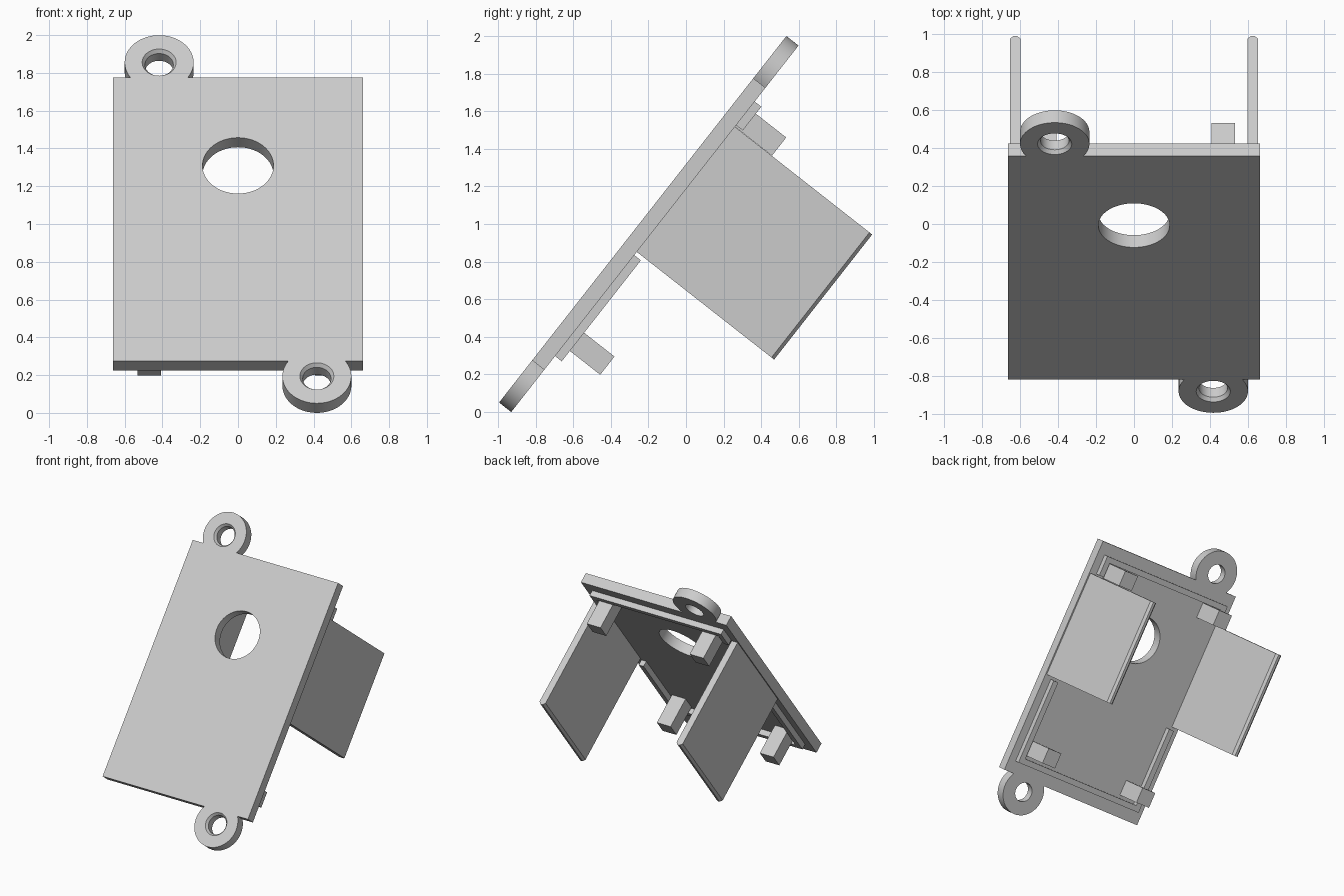
import bpy, bmesh
from math import sin, cos, asin, pi, radians
from mathutils import Matrix, Vector

if "Cube" in bpy.data.objects:
    bpy.data.objects.remove(bpy.data.objects["Cube"], do_unlink=True)

# Panel frame: x across, y up the panel, front surface at local z = 0
TILT = Matrix.Translation((0, -0.23, 1.025)) @ Matrix.Rotation(radians(51.9), 4, 'X')
HALF_W, HALF_H, THICK = 0.663, 0.953, 0.082
EAR = Vector((0.4175, -1.0555))
EAR_R, EAR_HOLE, BOLT_R = 0.1825, 0.09, 0.075

grey = bpy.data.materials.new("light_grey")
grey.use_nodes = True
grey.diffuse_color = (0.6, 0.6, 0.6, 1)
grey.node_tree.nodes["Principled BSDF"].inputs["Base Color"].default_value = (0.6, 0.6, 0.6, 1)


def finish(bm, name):
    bmesh.ops.recalc_face_normals(bm, faces=bm.faces)
    bm.transform(TILT)
    mesh = bpy.data.meshes.new(name)
    bm.to_mesh(mesh)
    bm.free()
    mesh.materials.append(grey)
    ob = bpy.data.objects.new(name, mesh)
    bpy.context.collection.objects.link(ob)
    bpy.ops.object.select_all(action='DESELECT')
    ob.select_set(True)
    bpy.context.view_layer.objects.active = ob
    bpy.ops.object.shade_smooth_by_angle(angle=radians(30))
    return ob


def add_box(bm, x, y, depth):
    """Box from (min, max) pairs; depth is measured behind the front surface."""
    size = (x[1] - x[0], y[1] - y[0], depth[1] - depth[0])
    mid = ((x[0] + x[1]) / 2, (y[0] + y[1]) / 2, -(depth[0] + depth[1]) / 2)
    return bmesh.ops.create_cube(
        bm, size=1, matrix=Matrix.Translation(mid) @ Matrix.Diagonal((*size, 1)))["verts"]


def arc(centre, r, start, end, n):
    return [centre + r * Vector((cos(a), sin(a)))
            for a in (start + (end - start) * i / n for i in range(n + 1))]


def circle(centre, r, n=48):
    return arc(centre, r, 0, 2 * pi, n)[:-1]


# Panel with two opposite ears, a round window and two bolt holes
dip = asin((-HALF_H - EAR.y) / EAR_R)
half = ([Vector((-HALF_W, -HALF_H))]
        + arc(EAR, EAR_R, pi - dip, 2 * pi + dip, 48)
        + [Vector((HALF_W, -HALF_H))])
loops = [half + [-p for p in half],
         circle(Vector((0, 0.361)), 0.188, 64),
         circle(EAR, EAR_HOLE), circle(-EAR, EAR_HOLE)]
bm = bmesh.new()
edges = []
for loop in loops:
    vs = [bm.verts.new((p.x, p.y, 0)) for p in loop]
    edges += [bm.edges.new((vs[i - 1], vs[i])) for i in range(len(vs))]
bmesh.ops.triangle_fill(bm, edges=edges, use_beauty=True, normal=(0, 0, 1))
ext = bmesh.ops.extrude_face_region(bm, geom=bm.faces[:], use_keep_orig=True)
bmesh.ops.translate(bm, vec=(0, 0, -THICK),
                    verts=[g for g in ext["geom"] if isinstance(g, bmesh.types.BMVert)])
finish(bm, "panel")

# Countersunk liners inside the ear holes
profile = [(EAR_HOLE, 0), (BOLT_R, -0.02), (BOLT_R, -THICK), (EAR_HOLE, -THICK)]
for name, c in (("lower_ear_liner", EAR), ("upper_ear_liner", -EAR)):
    bm = bmesh.new()
    rings = [[bm.verts.new((p.x, p.y, z)) for p in circle(c, r)] for r, z in profile]
    for a, b in zip(rings, rings[1:]):
        for i in range(len(a)):
            bm.faces.new((a[i - 1], a[i], b[i], b[i - 1]))
    # liner walls face the hole axis
    ob = finish(bm, name)
    axis = TILT @ Vector((c.x, c.y, -THICK / 2))
    wall = ob.data.polygons[len(rings[0])]
    if wall.normal.dot(axis - wall.center) < 0:
        ob.data.flip_normals()

# Raised locating lip, interrupted where the side flaps stand
LIP_X, LIP_Y, LIP_T = 0.6, 0.86, 0.045
lip_depth = (THICK, THICK + LIP_T)
bm = bmesh.new()
for s in (-1, 1):
    y = sorted((s * LIP_Y, s * (LIP_Y - LIP_T)))
    add_box(bm, (-LIP_X, LIP_X), y, lip_depth)
    x = sorted((s * LIP_X, s * (LIP_X - LIP_T)))
    add_box(bm, x, (LIP_T - LIP_Y, -0.178), lip_depth)
    add_box(bm, x, (0.7, LIP_Y - LIP_T), lip_depth)
finish(bm, "locating_lip")

# Side flaps with chamfered tips
FLAP_END = 1.01
for name, s in (("left_flap", 1), ("right_flap", -1)):
    bm = bmesh.new()
    add_box(bm, sorted((s * 0.598, s * 0.653)), (-0.156, 0.689), (THICK, FLAP_END))
    tip = [e for e in bm.edges
           if all(v.co.z < 0.01 - FLAP_END for v in e.verts) and e.calc_length() > 0.5]
    bmesh.ops.bevel(bm, geom=tip, offset=0.018, segments=1, affect='EDGES')
    finish(bm, name)

# Four square pegs
for side, s in (("left", 1), ("right", -1)):
    for level, y in (("upper", (0.69, 0.813)), ("lower", (-0.79, -0.667))):
        bm = bmesh.new()
        add_box(bm, sorted((s * 0.407, s * 0.532)), y, (THICK, 0.332))
        finish(bm, f"{level}_{side}_peg")
